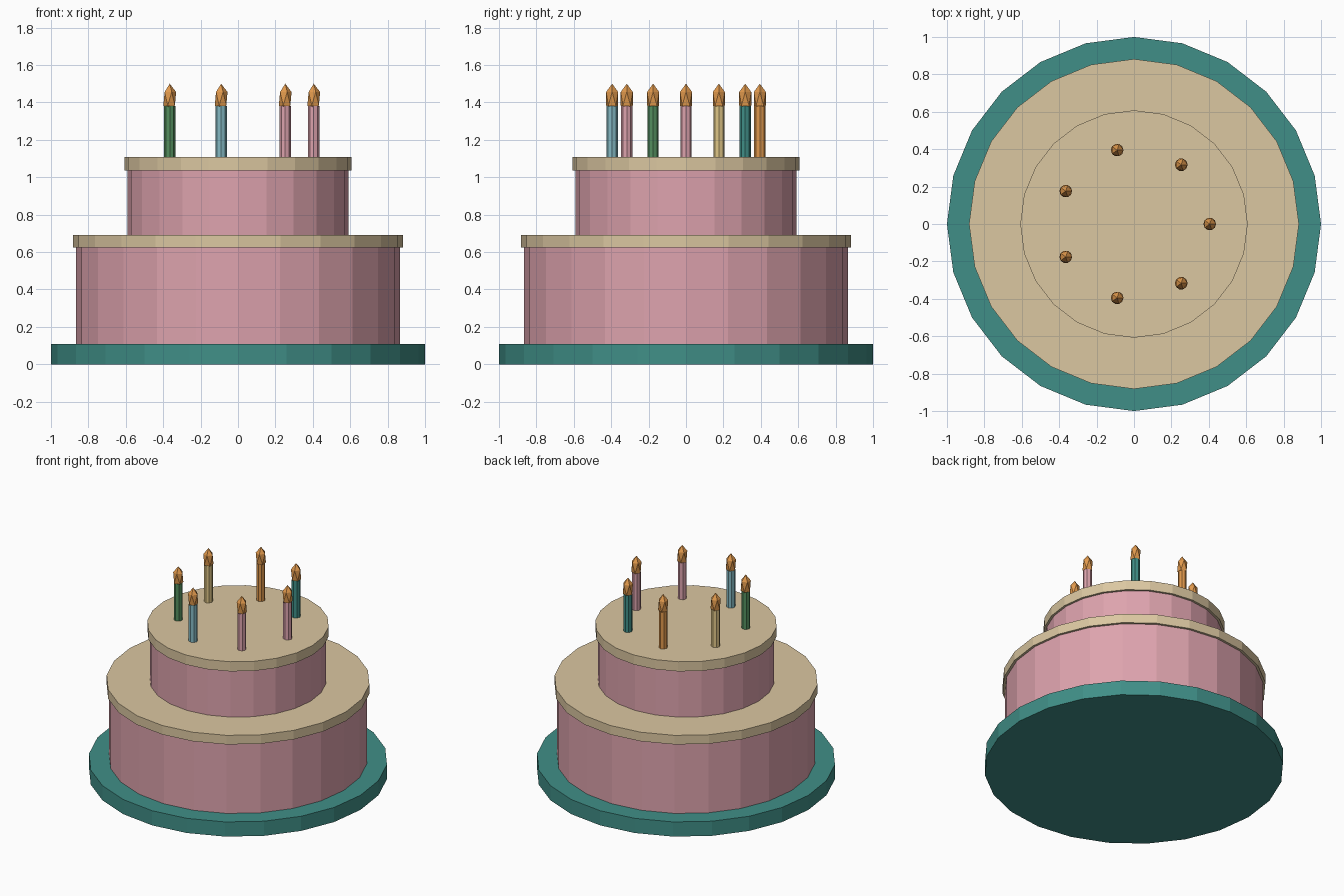
import bpy
from math import cos, sin, tau

if "Cube" in bpy.data.objects:
    bpy.data.objects.remove(bpy.data.objects["Cube"])


def lin(c):
    return tuple(((v + 0.055) / 1.055) ** 2.4 for v in c) + (1.0,)


def material(name, color):
    m = bpy.data.materials.new(name)
    m.diffuse_color = lin(color)
    m.use_nodes = True
    m.node_tree.nodes["Principled BSDF"].inputs["Base Color"].default_value = m.diffuse_color
    return m


teal = material("teal", (0.25, 0.56, 0.53))
pink = material("pink", (0.87, 0.64, 0.68))
cream = material("cream", (0.86, 0.78, 0.63))
orange = material("orange", (0.88, 0.60, 0.30))
green = material("green", (0.33, 0.56, 0.37))
blue = material("blue", (0.52, 0.73, 0.77))
yellow = material("yellow", (0.88, 0.78, 0.53))


def finish(name, mat):
    ob = bpy.context.object
    ob.name = name
    ob.data.materials.append(mat)
    return ob


def disc(name, mat, r, z0, z1, sides=24, x=0, y=0):
    # flat-sided cylinder between two heights
    bpy.ops.mesh.primitive_cylinder_add(vertices=sides, radius=r, depth=z1 - z0,
                                        location=(x, y, (z0 + z1) / 2))
    return finish(name, mat)


# plate and stacked tiers with icing caps
disc("plate", teal, 1.0, 0.0, 0.108)
disc("lower_tier", pink, 0.865, 0.108, 0.625)
disc("lower_icing", cream, 0.882, 0.625, 0.692)
disc("upper_tier", pink, 0.592, 0.692, 1.037)
disc("upper_icing", cream, 0.608, 1.037, 1.108)

# ring of seven candles, each with a stretched faceted flame
wax = [pink, teal, orange, yellow, green, blue, pink]
for i, mat in enumerate(wax):
    a = tau * i / len(wax)
    x, y = 0.405 * cos(a), 0.405 * sin(a)
    disc(f"candle_{i + 1}", mat, 0.03, 1.105, 1.38, 8, x, y)
    bpy.ops.mesh.primitive_ico_sphere_add(subdivisions=1, radius=1, location=(x, y, 1.42),
                                          scale=(0.038, 0.038, 0.08))
    finish(f"flame_{i + 1}", orange)
